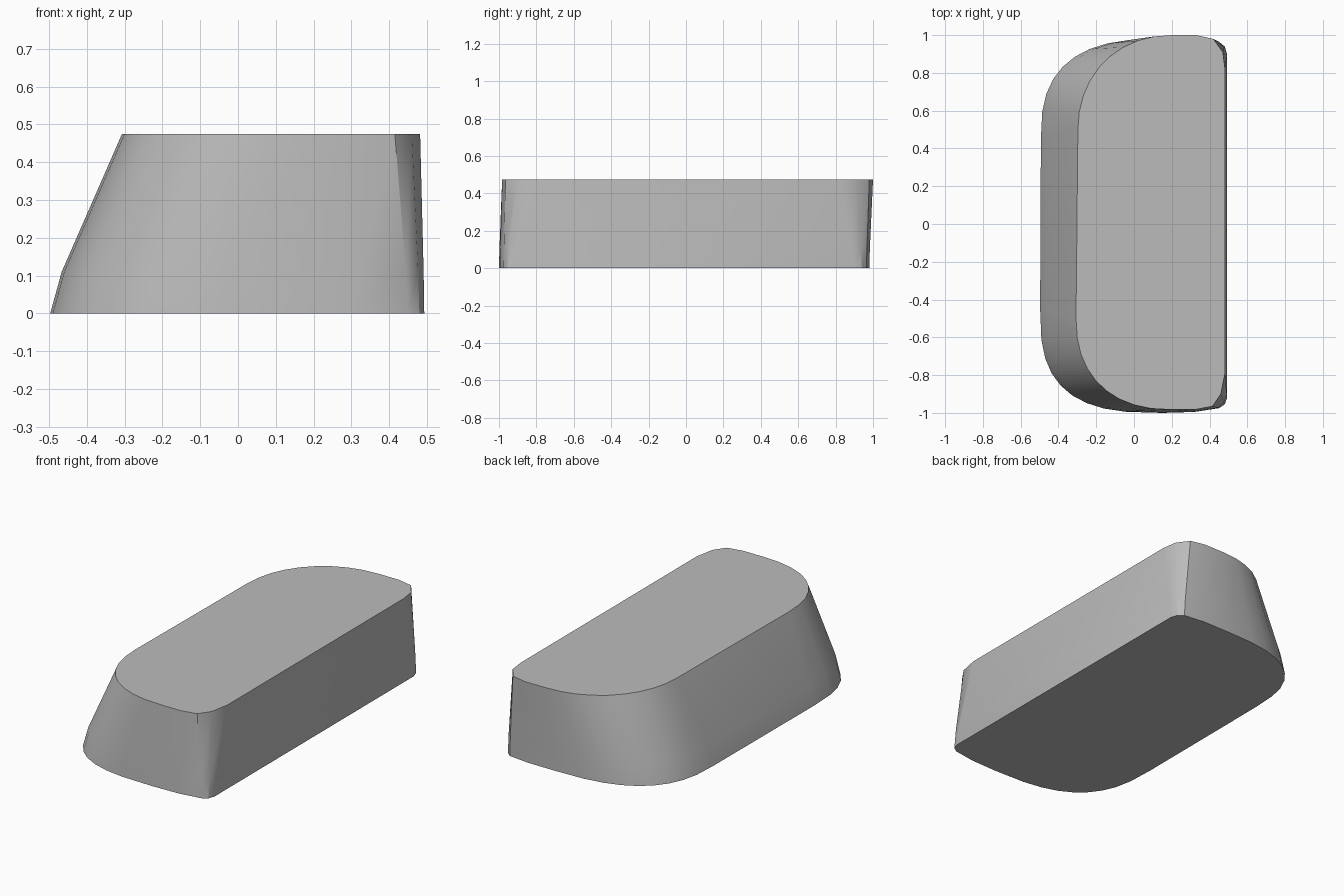
import bpy
import bmesh
from math import sin, cos, pi, radians
from mathutils import Vector

cube = bpy.data.objects.get("Cube")
if cube:
    bpy.data.objects.remove(cube, do_unlink=True)

HEIGHT = 0.475
STEPS = 9


def big_corner(center, radius, power, side):
    """Rounded corner from the sloping side (-x) towards one end (side = -1 front, +1 back)."""
    points = []
    for i in range(STEPS + 1):
        angle = i / STEPS * pi / 2
        x = center[0] - radius[0] * max(cos(angle), 0) ** (2 / power)
        y = center[1] + radius[1] * max(sin(angle), 0) ** (2 / power)
        points.append(Vector((x, side * y)))
    return points


def outline(front, back, front_tight, back_tight):
    """Closed loop: front half, flat side, then the back half reversed."""
    front_half = big_corner(*front, -1) + [Vector((x, -y)) for x, y in front_tight]
    back_half = big_corner(*back, 1) + [Vector(p) for p in back_tight]
    return front_half + back_half[::-1]


# Footprint and upper outline
bottom = outline(
    ((0.15, 0.45), (0.647, 0.55), 2.9),
    ((0.15, 0.45), (0.643, 0.53), 2.7),
    [(0.32, 0.995), (0.45, 0.975), (0.48, 0.955), (0.493, 0.92)],
    [(0.32, 0.98), (0.45, 0.965), (0.48, 0.94), (0.493, 0.9)],
)
top = outline(
    ((0.2, 0.5), (0.507, 0.483), 2.3),
    ((0.2, 0.5), (0.497, 0.5), 2.1),
    [(0.32, 0.983), (0.415, 0.965), (0.46, 0.9), (0.482, 0.79)],
    [(0.33, 1.0), (0.42, 0.98), (0.47, 0.91), (0.482, 0.82)],
)

# Loft with a steeper skirt near the base
bm = bmesh.new()
rings = []
for z, blend in ((0, 0), (0.11, 0.16), (HEIGHT, 1)):
    ring = [bm.verts.new((*a.lerp(b, blend), z)) for a, b in zip(bottom, top)]
    rings.append(ring)
for low, high in zip(rings, rings[1:]):
    for i in range(len(low)):
        j = (i + 1) % len(low)
        bm.faces.new((low[i], low[j], high[j], high[i]))
bm.faces.new(rings[0][::-1])
bm.faces.new(rings[-1])
bmesh.ops.recalc_face_normals(bm, faces=bm.faces)

mesh = bpy.data.meshes.new("rounded_block")
bm.to_mesh(mesh)
bm.free()
block = bpy.data.objects.new("rounded_block", mesh)
bpy.context.collection.objects.link(block)

# Plain grey finish
grey = bpy.data.materials.new("plain_grey")
grey.use_nodes = True
color = (0.5, 0.5, 0.5, 1)
grey.diffuse_color = color
grey.node_tree.nodes["Principled BSDF"].inputs["Base Color"].default_value = color
mesh.materials.append(grey)

# Smooth walls with crisp rims
bpy.ops.object.select_all(action="DESELECT")
block.select_set(True)
bpy.context.view_layer.objects.active = block
bpy.ops.object.shade_smooth_by_angle(angle=radians(30))
